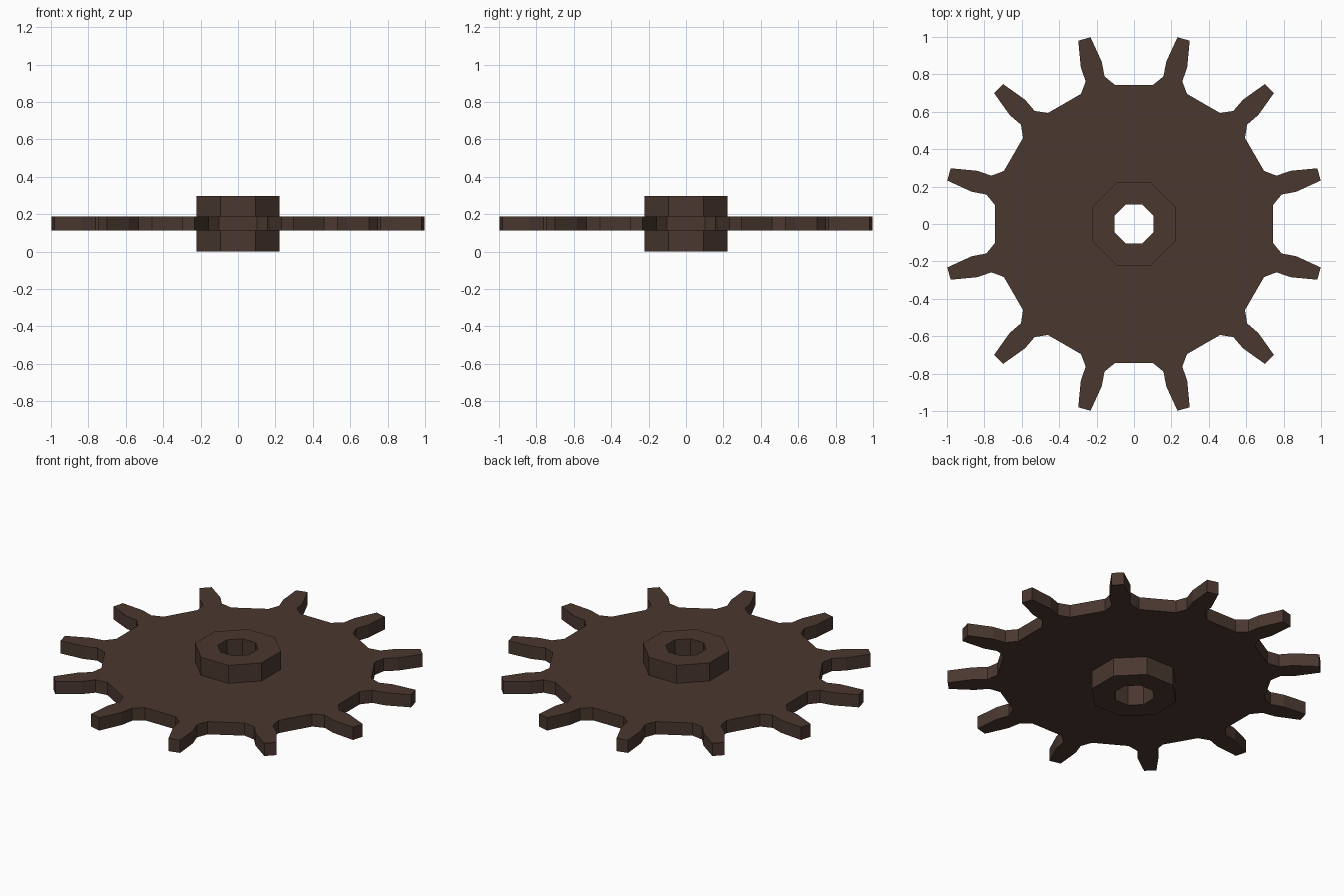
import bpy, bmesh, math
from mathutils import Vector

if "Cube" in bpy.data.objects:
    bpy.data.objects.remove(bpy.data.objects["Cube"])

brown = bpy.data.materials.new("dark_brown")
brown.diffuse_color = (0.068, 0.039, 0.029, 1)
brown.use_nodes = True
brown.node_tree.nodes["Principled BSDF"].inputs["Base Color"].default_value = brown.diffuse_color

HUB_R = 0.223 / math.cos(math.pi / 8)
HOLE_R = 0.105 / math.cos(math.pi / 8)


def octagon(r):
    return [(r * math.cos(a), r * math.sin(a))
            for a in (math.radians(22.5 + 45 * i) for i in range(8))]


def gear_outline():
    # Half profile of one tooth: (distance from axis, half width)
    half = [(0.745, 0.094), (0.803, 0.052), (0.882, 0.058), (1.024, 0.034)]
    tooth = [(r, -t) for r, t in half] + [(r, t) for r, t in reversed(half)]
    pts = []
    for i in range(12):
        a = math.radians(15 + 30 * i)
        c, s = math.cos(a), math.sin(a)
        pts += [(r * c - t * s, r * s + t * c) for r, t in tooth]
    return pts


def pierced_plate(name, outer, inner, z0, z1):
    """Flat plate with a hole, extruded from z0 to z1."""
    bm = bmesh.new()
    for loop in (outer, inner):
        vs = [bm.verts.new((x, y, z0)) for x, y in loop]
        for i, v in enumerate(vs):
            bm.edges.new((v, vs[(i + 1) % len(vs)]))
    bmesh.ops.triangle_fill(bm, edges=bm.edges[:], use_beauty=True)
    ext = bmesh.ops.extrude_face_region(bm, geom=bm.faces[:], use_keep_orig=True)
    top = [g for g in ext["geom"] if isinstance(g, bmesh.types.BMVert)]
    bmesh.ops.translate(bm, verts=top, vec=Vector((0, 0, z1 - z0)))
    bmesh.ops.recalc_face_normals(bm, faces=bm.faces[:])
    bmesh.ops.dissolve_limit(bm, angle_limit=0.01, verts=bm.verts[:], edges=bm.edges[:])
    mesh = bpy.data.meshes.new(name)
    bm.to_mesh(mesh)
    bm.free()
    mesh.materials.append(brown)
    ob = bpy.data.objects.new(name, mesh)
    bpy.context.collection.objects.link(ob)
    return ob


# Toothed disc, fitted around the hub
pierced_plate("toothed_disc", gear_outline(), octagon(HUB_R), 0.112, 0.189)
# Octagonal hub with an octagonal bore
pierced_plate("hub", octagon(HUB_R), octagon(HOLE_R), 0.0, 0.298)
